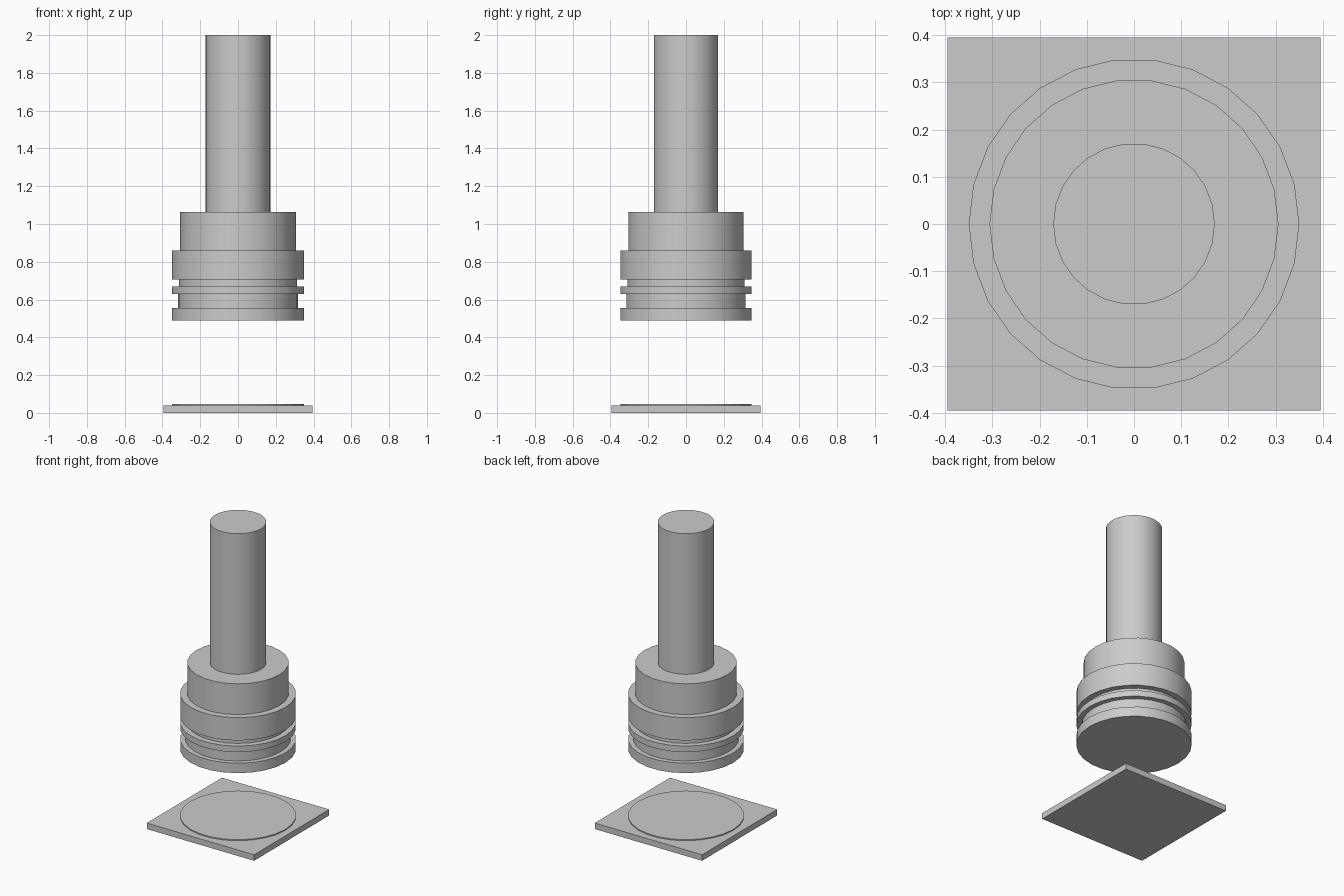
import bpy, bmesh, math

if "Cube" in bpy.data.objects:
    bpy.data.objects.remove(bpy.data.objects["Cube"])

SIDES = 26


def finish(name, bm):
    bmesh.ops.recalc_face_normals(bm, faces=bm.faces)
    mesh = bpy.data.meshes.new(name)
    bm.to_mesh(mesh)
    bm.free()
    obj = bpy.data.objects.new(name, mesh)
    bpy.context.collection.objects.link(obj)
    bpy.ops.object.select_all(action='DESELECT')
    obj.select_set(True)
    bpy.context.view_layer.objects.active = obj
    bpy.ops.object.shade_smooth_by_angle(angle=math.radians(30))
    return obj


def lathe(name, profile):
    """Closed solid of revolution from (radius, z) points, bottom to top."""
    bm = bmesh.new()
    rings = []
    for r, z in profile:
        rings.append([bm.verts.new((r * math.cos(math.tau * i / SIDES),
                                    r * math.sin(math.tau * i / SIDES), z))
                      for i in range(SIDES)])
    for a, b in zip(rings, rings[1:]):
        for i in range(SIDES):
            j = (i + 1) % SIDES
            bm.faces.new((a[i], a[j], b[j], b[i]))
    bm.faces.new(rings[0][::-1])
    bm.faces.new(rings[-1])
    return finish(name, bm)


# Piston: grooved head, collar and rod as one turned part
lathe("piston", [
    (0.35, 0.49), (0.35, 0.556),      # bottom rim
    (0.318, 0.556), (0.318, 0.63),    # wide groove
    (0.35, 0.63), (0.35, 0.67),       # thin ring
    (0.312, 0.67), (0.312, 0.707),    # narrow groove
    (0.35, 0.707), (0.35, 0.859),     # upper band
    (0.306, 0.859), (0.306, 1.064),   # collar
    (0.171, 1.064), (0.171, 2.0),     # rod
])

# Square base plate
bm = bmesh.new()
bmesh.ops.create_cube(bm, size=1)
bmesh.ops.scale(bm, vec=(0.79, 0.79, 0.04), verts=bm.verts)
bmesh.ops.translate(bm, vec=(0, 0, 0.02), verts=bm.verts)
finish("base_plate", bm)

# Shallow round pad on the plate
lathe("base_pad", [(0.35, 0.035), (0.35, 0.047)])
